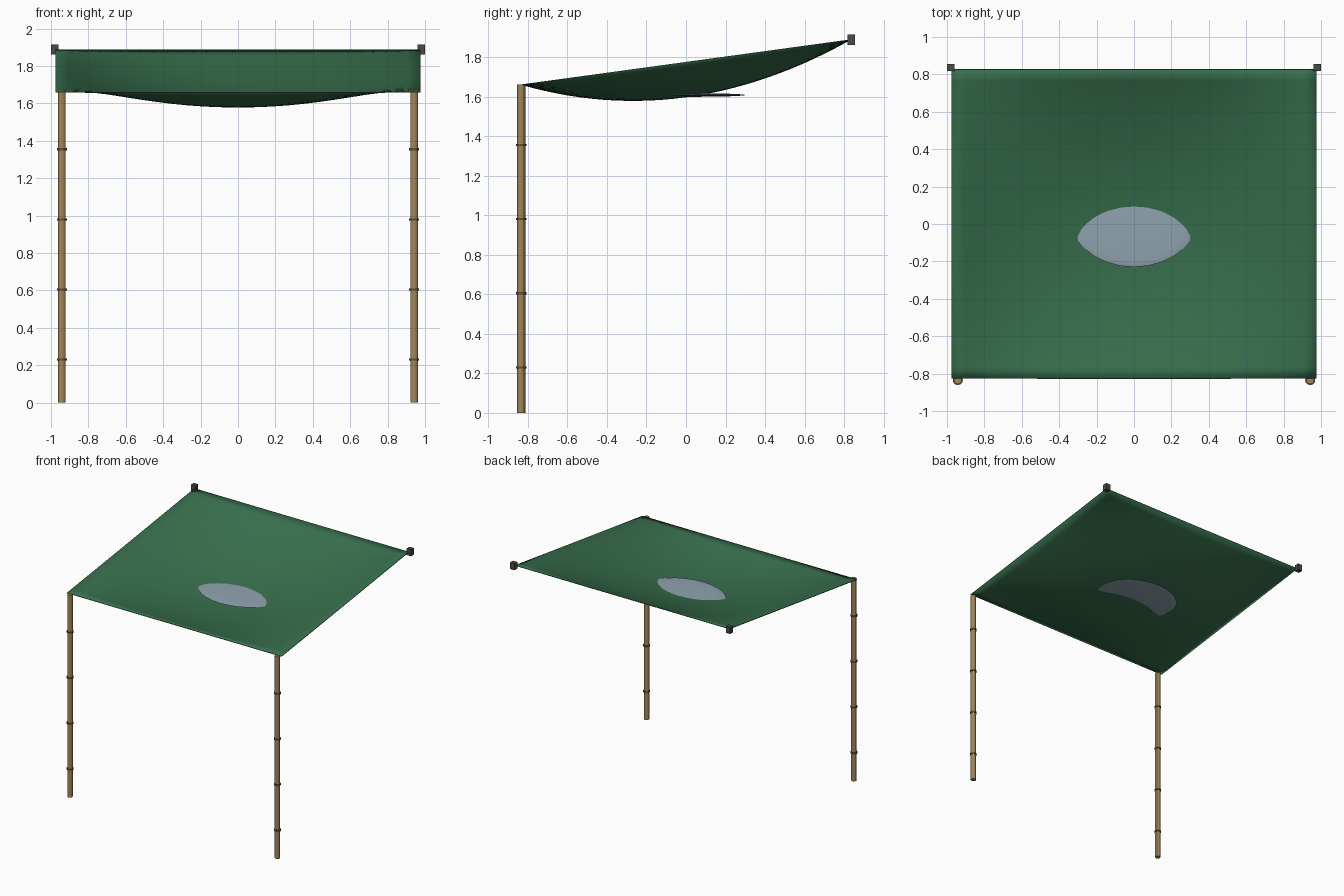
import bpy, bmesh

if "Cube" in bpy.data.objects:
    bpy.data.objects.remove(bpy.data.objects["Cube"])


def material(name, rgb):
    m = bpy.data.materials.new(name)
    m.diffuse_color = (*rgb, 1)
    m.use_nodes = True
    m.node_tree.nodes["Principled BSDF"].inputs["Base Color"].default_value = m.diffuse_color
    return m


GREEN = material("canvas_green", (0.04, 0.16, 0.075))
BAMBOO = material("bamboo", (0.36, 0.24, 0.10))
NODE = material("bamboo_node", (0.12, 0.08, 0.04))
WATER = material("water", (0.28, 0.37, 0.43))
DARK = material("dark_metal", (0.07, 0.065, 0.065))


def finish(name, mat, smooth=True):
    o = bpy.context.object
    o.name = name
    o.data.materials.append(mat)
    bpy.ops.object.transform_apply(location=False, rotation=False, scale=True)
    if smooth:
        bpy.ops.object.shade_smooth_by_angle()
    return o


def cylinder(name, mat, r, depth, loc):
    bpy.ops.mesh.primitive_cylinder_add(vertices=12, radius=r, depth=depth, location=loc)
    return finish(name, mat)


# Sagging tarp: tilted plane with straight edges and a parabolic belly
HX, HY = 0.975, 0.827
bm = bmesh.new()
bmesh.ops.create_grid(bm, x_segments=28, y_segments=28, size=1)
for v in bm.verts:
    u, w = v.co.x, v.co.y
    v.co = (u * HX, w * HY, 1.773 + 0.113 * w - 0.174 * (1 - u * u) * (1 - w * w))
mesh = bpy.data.meshes.new("tarp")
bm.to_mesh(mesh)
bm.free()
tarp = bpy.data.objects.new("tarp", mesh)
bpy.context.collection.objects.link(tarp)
mesh.materials.append(GREEN)
bpy.context.view_layer.objects.active = tarp
tarp.select_set(True)
bpy.ops.object.shade_smooth_by_angle()
solid = tarp.modifiers.new("thickness", "SOLIDIFY")
solid.thickness = 0.005
solid.offset = 0

# Flat pool of rainwater lying across the belly
bpy.ops.mesh.primitive_uv_sphere_add(segments=28, ring_count=12, location=(0, 0.035, 1.608))
bpy.context.object.scale = (0.34, 0.265, 0.009)
finish("rain_pool", WATER)

for side, s in (("left", -1), ("right", 1)):
    # Bamboo front posts with raised nodes
    cylinder(f"{side}_post", BAMBOO, 0.021, 1.66, (s * 0.942, -0.834, 0.83))
    for i in range(4):
        cylinder(f"{side}_post_node_{i + 1}", NODE, 0.027, 0.011,
                 (s * 0.942, -0.834, 0.23 + 0.375 * i))
    # Wall anchors at the back corners
    bpy.ops.mesh.primitive_cube_add(size=1, location=(s * 0.98, 0.836, 1.888))
    bpy.context.object.scale = (0.04, 0.038, 0.054)
    finish(f"{side}_wall_anchor", DARK, False)
